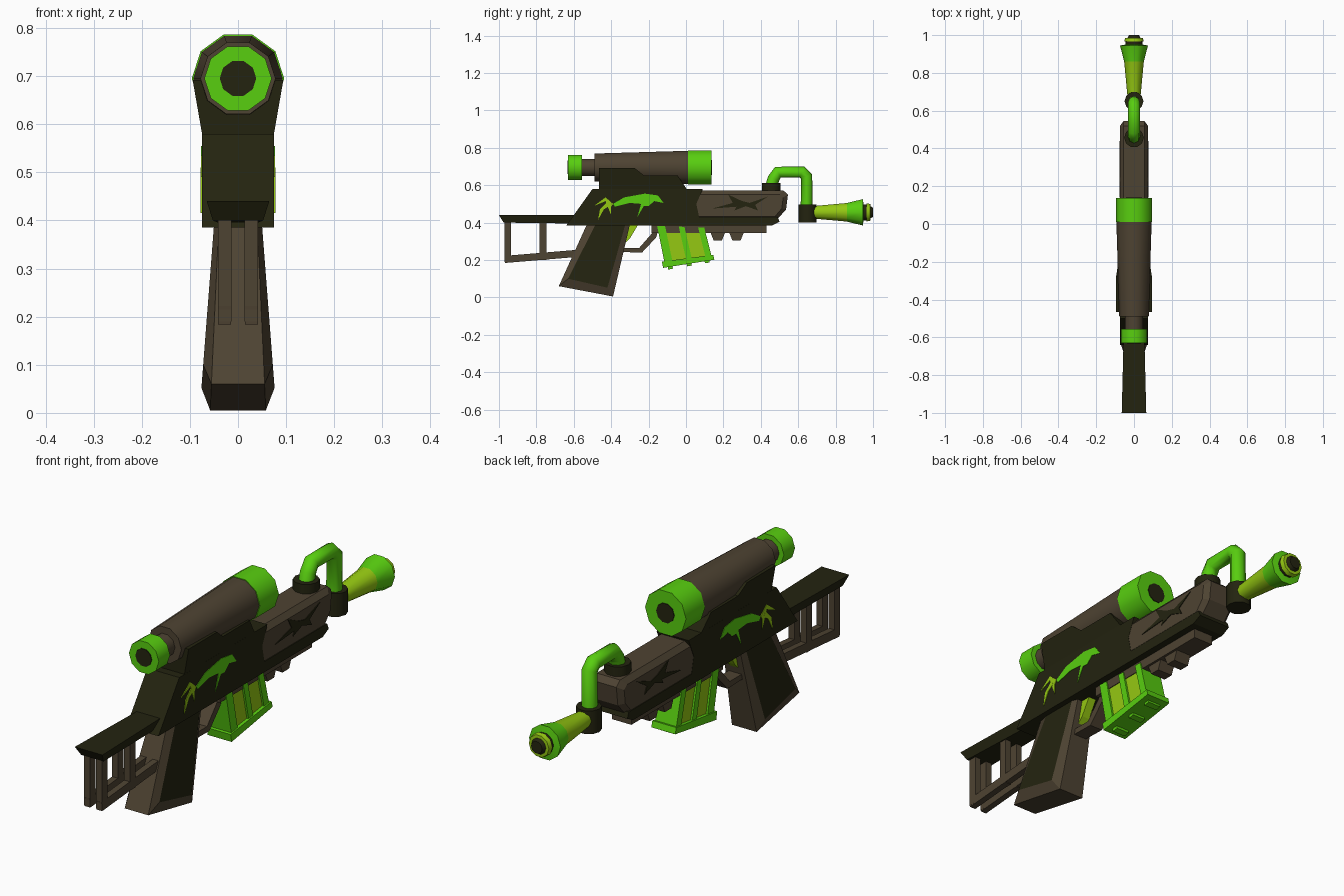
import bpy, bmesh, math
from mathutils import Vector

cube = bpy.data.objects.get("Cube")
if cube:
    bpy.data.objects.remove(cube, do_unlink=True)


def material(name, rgb):
    m = bpy.data.materials.new(name)
    m.use_nodes = True
    m.diffuse_color = (*rgb, 1)
    m.node_tree.nodes["Principled BSDF"].inputs["Base Color"].default_value = (*rgb, 1)
    return m


MATS = [material("dark olive", (0.017, 0.017, 0.005)),
        material("warm brown", (0.076, 0.056, 0.032)),
        material("bright green", (0.098, 0.62, 0.005)),
        material("lime", (0.30, 0.58, 0.006))]
DARK, BROWN, GREEN, LIME = range(4)


def loft(name, rings, bands, smooth=False):
    """Skin matching rings of points; bands = colours of first cap, each segment, last cap."""
    if isinstance(bands, int):
        bands = [bands] * (len(rings) + 1)
    bm = bmesh.new()
    vs = [[bm.verts.new(p) for p in ring] for ring in rings]
    n = len(vs[0])
    bm.faces.new(vs[0]).material_index = bands[0]
    bm.faces.new(vs[-1]).material_index = bands[-1]
    for k in range(len(vs) - 1):
        for i in range(n):
            j = (i + 1) % n
            f = bm.faces.new((vs[k][i], vs[k][j], vs[k + 1][j], vs[k + 1][i]))
            f.material_index = bands[k + 1]
    bmesh.ops.recalc_face_normals(bm, faces=bm.faces)
    if smooth:
        for f in bm.faces:
            f.smooth = True
        for e in bm.edges:
            e.smooth = e.calc_face_angle(0) < math.radians(40)
    me = bpy.data.meshes.new(name)
    bm.to_mesh(me)
    bm.free()
    for m in MATS:
        me.materials.append(m)
    ob = bpy.data.objects.new(name, me)
    bpy.context.collection.objects.link(ob)
    return ob


def slab(name, prof, half, mat, x=0):
    """Side profile (y, z) widened to each side of x; half may depend on y and z."""
    h = half if callable(half) else lambda y, z: half
    return loft(name, [[(x + s * h(y, z), y, z) for y, z in prof] for s in (-1, 1)], mat)


def chamfered(name, outer, inner, h_out, h_in, side, edge):
    """Side profile with bevelled borders; inner is the raised side panel."""
    rings = [[(s * h(z), y, z) for y, z in prof]
             for s, h, prof in ((-1, h_in, inner), (-1, h_out, outer), (1, h_out, outer), (1, h_in, inner))]
    return loft(name, rings, [side, edge, edge, edge, side])


def lathe(name, stations, centre, bands, axis="y", sides=10):
    """Stations (distance, radius) turned around an axis through centre (y, z)."""
    rings = []
    for t, r in stations:
        ring = []
        for i in range(sides):
            a = math.tau * i / sides
            u, v = r * math.cos(a), r * math.sin(a)
            ring.append((u, t, centre[1] + v) if axis == "y" else (u, centre[0] + v, t))
        rings.append(ring)
    return loft(name, rings, bands, True)


def bar(name, a, b, thick, half, mat, x=0):
    """Straight strip from a to b in the side plane."""
    a, b = Vector(a), Vector(b)
    d = (b - a).normalized() * thick / 2
    n = Vector((-d.y, d.x))
    return slab(name, [a + n, b + n, b - n, a - n], half, mat, x)


def both_sides(name, prof, x, mat):
    for side, s in (("left", 1), ("right", -1)):
        slab(f"{name}_{side}", prof, 0.004, mat, s * x)


# Receiver with the strip that runs under the fore-end
slab("receiver", [(-.64, .385), (-.6, .44), (-.5, .58), (.09, .58), (.055, .5), (.07, .43),
                  (.49, .43), (.5, .405), (.46, .385)], 0.075, DARK)

# Fore-end
chamfered("fore_end", [(.03, .42), (.03, .572), (.52, .572), (.545, .55), (.535, .47), (.49, .42)],
          [(.05, .432), (.05, .55), (.5, .55), (.52, .535), (.512, .475), (.475, .432)],
          lambda z: .055, lambda z: .074, BROWN, BROWN)
both_sides("crack_mark", [(.14, .475), (.25, .505), (.225, .55), (.30, .515), (.34, .505), (.44, .54),
                          (.37, .495), (.385, .465), (.32, .488), (.26, .465), (.27, .485)], .073, DARK)

# Scope cradle, wider towards the top
slab("scope_cradle", [(-.465, .57), (-.465, .692), (-.275, .692), (-.225, .652), (-.045, .652), (.01, .57)],
     lambda y, z: .073 + max(0, z - .58) * .19, DARK)

# Scope
SC = (0, .695)
lathe("scope_tube", [(-.49, .078), (0, .093), (.02, .093)], SC, BROWN)
lathe("scope_front_ring", [(.01, .096), (.137, .096)], SC, GREEN)
lathe("scope_neck", [(-.57, .048), (-.48, .048)], SC, BROWN)
lathe("eyepiece", [(-.63, .07), (-.555, .07)], SC, GREEN)
lathe("rear_lens", [(-.633, .038), (-.62, .038)], SC, DARK)
lathe("front_lens", [(.13, .042), (.14, .042)], SC, DARK)

# Stock: top bar and twin open frames
slab("stock_bar", [(-1, .44), (-.58, .44), (-.58, .395), (-.975, .4)],
     lambda y, z: .055 + (-.6 - y) * .025 - (.44 - z) * .3, DARK)
for side, s in (("left", 1), ("right", -1)):
    x = s * .028
    bar(f"stock_rear_post_{side}", (-.953, .19), (-.953, .41), .036, .014, BROWN, x)
    bar(f"stock_mid_post_{side}", (-.765, .2), (-.765, .41), .036, .014, BROWN, x)
    bar(f"stock_lower_rail_{side}", (-.97, .203), (-.55, .238), .038, .0135, BROWN, x)

# Grip, flaring downward, with dark side panels
chamfered("grip", [(-.53, .39), (-.68, .06), (-.39, .005), (-.3, .39)],
          [(-.485, .388), (-.63, .1), (-.42, .052), (-.325, .388)],
          lambda z: .058 - z * .046, lambda z: .08 - z * .077, DARK, BROWN)

# Trigger and guard
slab("trigger", [(-.335, .39), (-.255, .39), (-.3, .315), (-.345, .27)], .018, LIME)
slab("trigger_guard", [(-.17, .385), (-.18, .345), (-.25, .265), (-.37, .265),
                       (-.37, .243), (-.235, .24), (-.16, .32), (-.14, .385)], .03, BROWN)

# Lower rail with two lugs
slab("lower_rail", [(-.185, .39), (-.185, .345), (.43, .345), (.43, .39)], .045, BROWN)
for i, y in enumerate((.17, .27)):
    slab(f"rail_lug_{i + 1}", [(y - .04, .35), (y - .022, .305), (y + .022, .305), (y + .04, .35)], .035, BROWN)


# Magazine: tilted lime core, green ribs and base
def mag(u, w):
    """Point across (u) and down (w) the tilted magazine."""
    return (-.147 + .252 * u + .037 * w, .345 - w * (.185 - .04 * u))


def mag_block(name, u0, u1, w0, w1, half, mat):
    return slab(name, [mag(u0, w0), mag(u1, w0), mag(u1, w1), mag(u0, w1)], half, mat)


mag_block("magazine_core", .03, .97, -.2, .95, .042, LIME)
for part, u0, u1 in (("rear", 0, .17), ("middle", .46, .58), ("front", .87, 1)):
    mag_block(f"magazine_rib_{part}", u0, u1, -.2, .95, .05, GREEN)
mag_block("magazine_base", -.05, 1.04, .82, 1, .056, GREEN)
for i, u in enumerate((.1, .5, .88)):
    mag_block(f"magazine_stud_{i + 1}", u - .05, u + .05, .95, 1.07, .03, GREEN)

# Creature marking: body, hind leg and tail
both_sides("creature_body", [(-.39, .5), (-.33, .535), (-.22, .555), (-.15, .545), (-.12, .505), (-.17, .515),
                             (-.2, .488), (-.225, .49), (-.26, .43), (-.24, .5), (-.3, .505), (-.38, .485)],
           .073, GREEN)
both_sides("creature_hind_leg", [(-.39, .5), (-.43, .535), (-.49, .49), (-.43, .515), (-.42, .49),
                                 (-.4, .44), (-.4, .485)], .0733, LIME)
both_sides("creature_tail", [(-.42, .51), (-.46, .47), (-.47, .415), (-.44, .47), (-.41, .49)], .0736, LIME)

# Bent pipe and its collars
lathe("pipe_collar", [(.56, .052), (.612, .052)], (.457, 0), DARK, "z")
curve = bpy.data.curves.new("bent_pipe", "CURVE")
curve.dimensions = "3D"
curve.bevel_depth = .032
curve.bevel_resolution = 2
path = [(.455, .59), (.468, .635), (.492, .67), (.62, .67), (.645, .645), (.645, .48)]
spline = curve.splines.new("POLY")
spline.points.add(len(path) - 1)
for point, (y, z) in zip(spline.points, path):
    point.co = (0, y, z, 1)
curve.materials.append(MATS[GREEN])
bpy.context.collection.objects.link(bpy.data.objects.new("bent_pipe", curve))
lathe("horn_collar", [(.4, .05), (.498, .05)], (.65, 0), DARK, "z")

# Flared horn with a rimmed tip
lathe("horn", [(.68, .035), (.86, .052), (.945, .074), (.95, .045), (.965, .045), (.966, .051),
               (.985, .047), (.986, .034), (1, .026)], (0, .455),
      [LIME, LIME, GREEN, GREEN, DARK, LIME, LIME, LIME, DARK, DARK])
